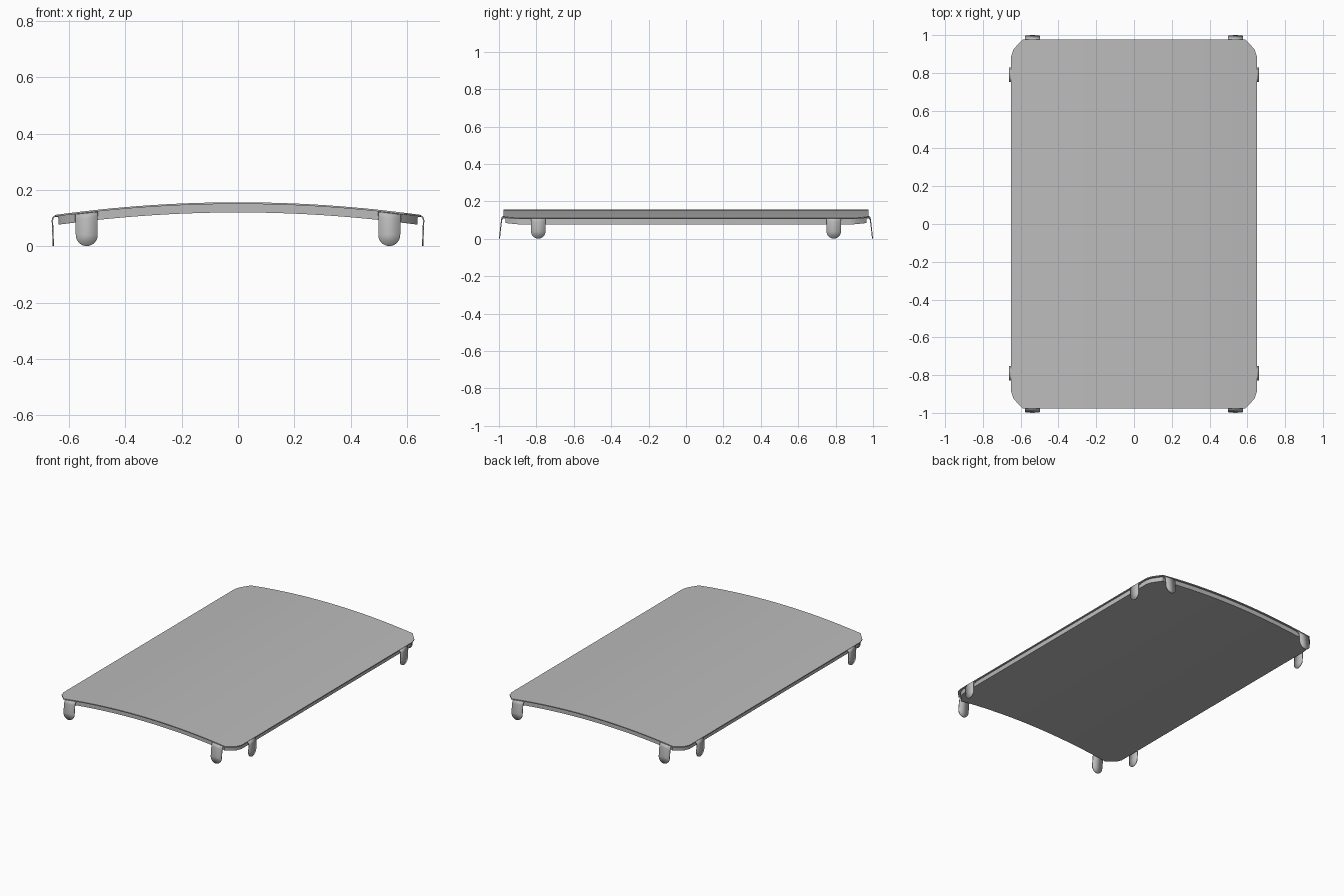
import bpy, bmesh, math
from mathutils import Vector

cube = bpy.data.objects.get("Cube")
if cube:
    bpy.data.objects.remove(cube)

grey = bpy.data.materials.new("plain grey")
grey.use_nodes = True
COLOUR = (0.5, 0.5, 0.5, 1)
grey.diffuse_color = COLOUR
grey.node_tree.nodes["Principled BSDF"].inputs["Base Color"].default_value = COLOUR


def crown(x):
    """Height of the arched top surface at x."""
    return 0.156 - 0.045 * (x / 0.65) ** 2


def finish(name, bm):
    bmesh.ops.recalc_face_normals(bm, faces=bm.faces)
    mesh = bpy.data.meshes.new(name)
    bm.to_mesh(mesh)
    bm.free()
    mesh.materials.append(grey)
    obj = bpy.data.objects.new(name, mesh)
    bpy.context.collection.objects.link(obj)
    bpy.ops.object.select_all(action="DESELECT")
    obj.select_set(True)
    bpy.context.view_layer.objects.active = obj
    bpy.ops.object.shade_smooth_by_angle(angle=math.radians(30))
    return obj


def arched_slab(name, inset, top, bottom):
    """Clipped-corner panel bent over the crown, between two depths below it."""
    corner = [(0.65, 0.89), (0.638, 0.925), (0.59, 0.977)]
    quarter = [(x - inset, y - inset) for x, y in corner]
    right = [(x, -y) for x, y in reversed(quarter)] + quarter
    outline = right + [(-x, -y) for x, y in right]
    bm = bmesh.new()
    bm.faces.new([bm.verts.new((x, y, 0)) for x, y in outline])
    steps = 24
    for i in range(1, steps):
        bmesh.ops.bisect_plane(bm, geom=bm.verts[:] + bm.edges[:] + bm.faces[:],
                               plane_co=(-0.6 + 1.2 * i / steps, 0, 0), plane_no=(1, 0, 0))
    for v in bm.verts:
        v.co.z = crown(v.co.x) - top
    ext = bmesh.ops.extrude_face_region(bm, geom=bm.faces[:])
    for v in ext["geom"]:
        if isinstance(v, bmesh.types.BMVert):
            v.co.z -= bottom - top
    return finish(name, bm)


def clip(name, path, centre, on_end, sign_side, sign_out):
    """Thin folded tab with a round tip, hooked under the edge of the sheet."""
    half = 0.039
    rows = [(out, z, half) for out, z in path]
    out_a, z_a = path[-2]
    out_b, z_b = path[-1]
    # rounded tip
    for i in range(1, 9):
        a = math.pi / 2 * i / 8
        t = math.sin(a)
        rows.append((out_a + (out_b - out_a) * t, z_a + (z_b - z_a) * t,
                     max(half * math.cos(a), 0.002)))
    rows.pop(len(path) - 1)
    bm = bmesh.new()
    loops = []
    for out, z, w in rows:
        loop = []
        for u in (centre - w, centre + w):
            if on_end:
                tilt = (crown(u) - crown(centre)) * min(1, max(0, (z - 0.04) / 0.07))
                co = Vector((u * sign_side, out * sign_out, z + tilt))
            else:
                co = Vector((out * sign_out, u * sign_side, z))
            loop.append(bm.verts.new(co))
        loops.append(loop)
    for a, b in zip(loops, loops[1:]):
        bm.faces.new((a[0], a[1], b[1], b[0]))
    obj = finish(name, bm)
    mod = obj.modifiers.new("thickness", "SOLIDIFY")
    mod.thickness = 0.005
    mod.offset = 0


# Panel: thin overhanging sheet on a slightly smaller backing
arched_slab("top_sheet", 0, 0, 0.006)
arched_slab("backing_panel", 0.012, 0.006, 0.036)

# Clips: two on every side
END = [(0.95, 0.116), (0.974, 0.116), (0.983, 0.112), (0.986, 0.1), (0.993, 0.041), (0.997, 0.001)]
SIDE = [(0.63, 0.104), (0.649, 0.107), (0.656, 0.103), (0.659, 0.092), (0.657, 0.041), (0.656, 0.001)]
for side, side_name in ((1, "left"), (-1, "right")):
    for end, end_name in ((-1, "front"), (1, "back")):
        clip(f"{end_name}_clip_{side_name}", END, 0.537, True, side, end)
        clip(f"{side_name}_clip_{end_name}", SIDE, 0.79, False, end, side)
